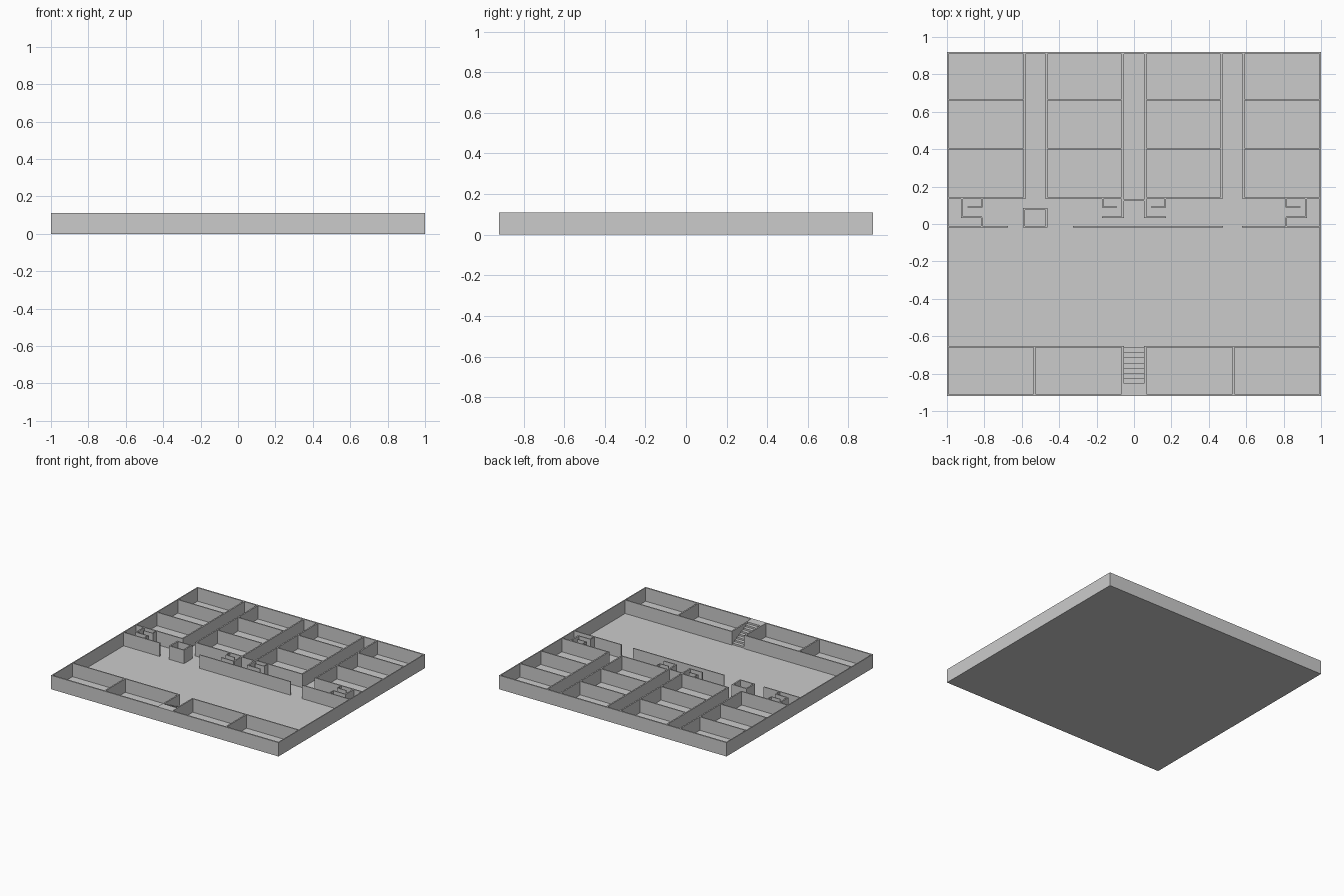
import bpy

if "Cube" in bpy.data.objects:
    bpy.data.objects.remove(bpy.data.objects["Cube"])

H = 0.11        # wall height
T = 0.011       # wall thickness
F = 0.003       # floor thickness
X, Y = 1.0, 0.92


def box(name, x0, x1, y0, y1, z0=0.0, z1=H):
    x0, x1 = sorted((x0, x1))
    y0, y1 = sorted((y0, y1))
    v = [(x, y, z) for z in (z0, z1) for x, y in ((x0, y0), (x1, y0), (x1, y1), (x0, y1))]
    f = [(3, 2, 1, 0), (4, 5, 6, 7), (0, 1, 5, 4), (1, 2, 6, 5), (2, 3, 7, 6), (3, 0, 4, 7)]
    mesh = bpy.data.meshes.new(name)
    mesh.from_pydata(v, [], f)
    ob = bpy.data.objects.new(name, mesh)
    bpy.context.collection.objects.link(ob)
    return ob


def wall_x(name, x0, x1, y, t=T):
    """Wall running along x, centred on y."""
    box(name, x0, x1, y - t / 2, y + t / 2, F)


def wall_y(name, x, y0, y1, t=T):
    """Wall running along y, centred on x."""
    box(name, x - t / 2, x + t / 2, y0, y1, F)


# floor and outer walls
box("floor", -X, X, -Y, Y, 0, F)
box("back_wall", -X, X, Y - T, Y)
box("front_wall", -X, X, -Y, -Y + T)

for s, side in ((-1, "left"), (1, "right")):
    box(side + "_outer_wall", s * X, s * (X - 0.008), -Y + T, Y - T)

    # back rooms: an outer and an inner block per side, with corridors between
    for x in (0.06, 0.467, 0.585):
        wall_y(side + "_back_corridor_wall", s * x, 0.135, Y - T)
    for a, b in ((0.06, 0.467), (0.585, 0.992)):
        for y in (0.139, 0.403, 0.665):
            wall_x(side + "_back_room_wall", s * a, s * b, y, 0.009)

    # washroom screens next to the outer wall
    wall_y(side + "_washroom_side", s * 0.92, 0.033, 0.14)
    wall_x(side + "_washroom_front", s * 0.925, s * 0.812, 0.036, 0.008)
    wall_y(side + "_washroom_return", s * 0.815, -0.02, 0.036, 0.008)
    wall_y(side + "_washroom_screen_side", s * 0.813, 0.088, 0.14, 0.006)
    wall_x(side + "_washroom_screen", s * 0.89, s * 0.813, 0.09, 0.006)

    # washroom screens next to the middle corridor
    wall_y(side + "_inner_washroom_side", s * 0.06, 0.033, 0.14)
    wall_x(side + "_inner_washroom_front", s * 0.06, s * 0.17, 0.036, 0.008)
    wall_y(side + "_inner_washroom_screen_side", s * 0.167, 0.088, 0.14, 0.006)
    wall_x(side + "_inner_washroom_screen", s * 0.09, s * 0.167, 0.09, 0.006)

    # front rooms
    wall_x(side + "_front_room_wall", s * 0.06, s * 0.992, -0.657, 0.009)
    wall_y(side + "_front_room_divider", s * 0.533, -Y + T, -0.657)
    wall_y(side + "_stair_side_wall", s * 0.06, -Y + T, -0.653)

# middle corridor end
wall_x("corridor_end_wall", -0.06, 0.06, 0.128, 0.008)

# long hall partition with gaps
for a, b in ((-0.992, -0.675), (-0.326, 0.475), (0.578, 0.992)):
    wall_x("hall_partition", a, b, -0.016, 0.008)

# lift shaft
for x in (-0.588, -0.467):
    wall_y("shaft_side", x, -0.02, 0.085)
for y in (-0.016, 0.08):
    wall_x("shaft_end", -0.588, -0.467, y, 0.009)

# stairs rising to the front wall, with top landing
N = 8
for i in range(N):
    y0 = -0.66 - i * 0.0275
    y1 = y0 - 0.0275 if i < N - 1 else -Y + T
    box("stair_step", -0.055, 0.055, y0, y1, F, F + (H - F) * (i + 1) / N)
